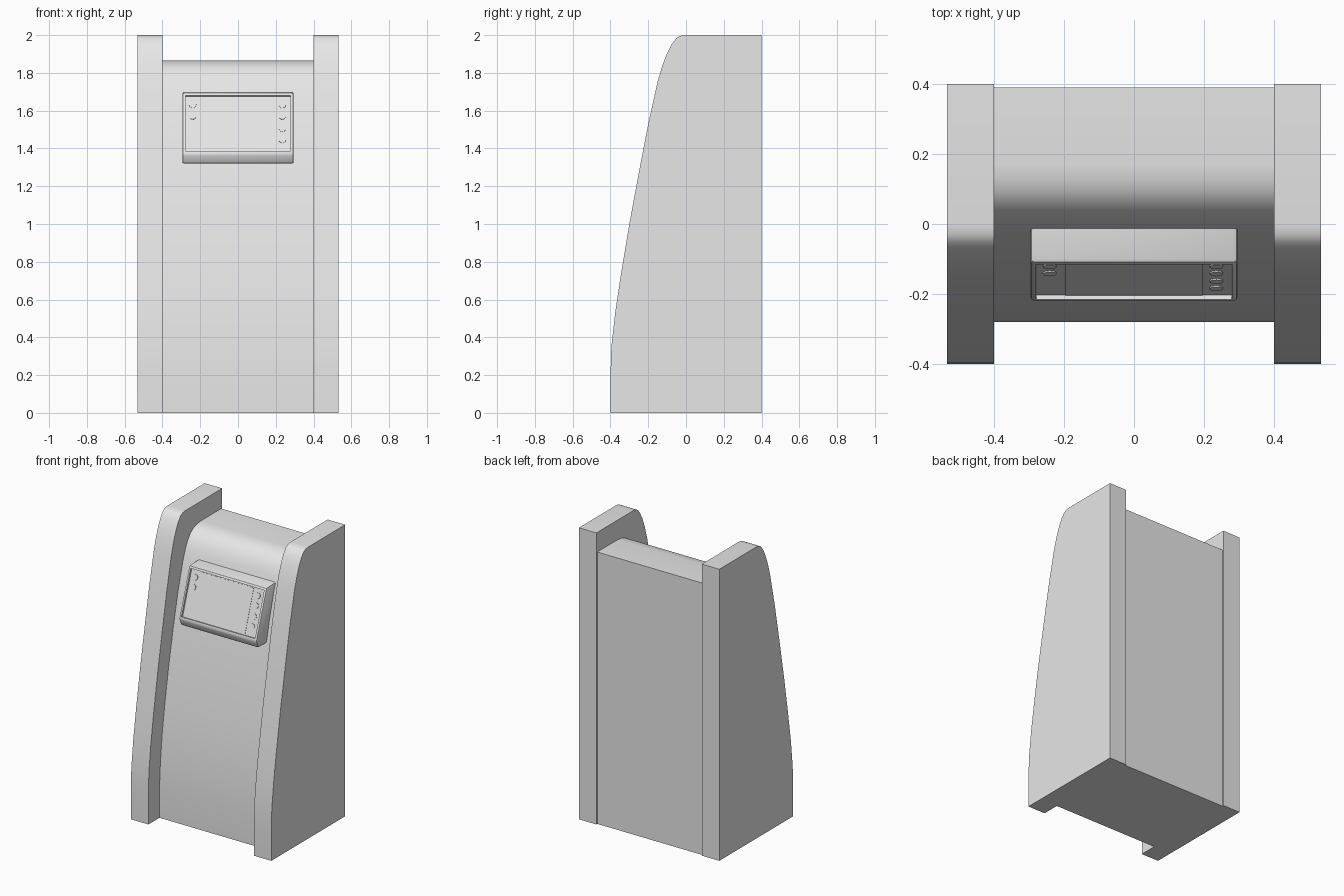
import bpy, bmesh, math
from mathutils import Vector, Matrix

cube = bpy.data.objects.get("Cube")
if cube:
    bpy.data.objects.remove(cube, do_unlink=True)

grey = bpy.data.materials.new("light grey")
grey.use_nodes = True
grey.diffuse_color = (0.8, 0.8, 0.8, 1)
grey.node_tree.nodes["Principled BSDF"].inputs["Base Color"].default_value = (0.8, 0.8, 0.8, 1)


def finish(bm, name):
    bmesh.ops.recalc_face_normals(bm, faces=bm.faces)
    mesh = bpy.data.meshes.new(name)
    bm.to_mesh(mesh)
    bm.free()
    mesh.materials.append(grey)
    obj = bpy.data.objects.new(name, mesh)
    bpy.context.collection.objects.link(obj)
    bpy.ops.object.select_all(action="DESELECT")
    obj.select_set(True)
    bpy.context.view_layer.objects.active = obj
    bpy.ops.object.shade_smooth_by_angle(angle=math.radians(30))
    return obj


def prism(profile, x0, x1):
    """Extrude a (y, z) outline from x0 to x1."""
    bm = bmesh.new()
    face = bm.faces.new([bm.verts.new((x0, y, z)) for y, z in profile])
    out = bmesh.ops.extrude_face_region(bm, geom=[face])
    moved = [v for v in out["geom"] if isinstance(v, bmesh.types.BMVert)]
    bmesh.ops.translate(bm, verts=moved, vec=(x1 - x0, 0, 0))
    bmesh.ops.recalc_face_normals(bm, faces=bm.faces)
    return bm


# Side panels with a curved front edge
side_profile = [(0.4, 0), (-0.4, 0), (-0.4, 0.2), (-0.395, 0.35), (-0.375, 0.53),
                (-0.345, 0.73), (-0.3, 1.0), (-0.25, 1.27), (-0.2, 1.53),
                (-0.15, 1.755), (-0.125, 1.84), (-0.1, 1.905), (-0.075, 1.953),
                (-0.05, 1.985), (-0.03, 1.996), (0, 2), (0.4, 2)]
for name, side in (("left_side_panel", 1), ("right_side_panel", -1)):
    finish(prism(side_profile, side * 0.4, side * 0.533), name)

# Recessed body between the panels
body_profile = [(0.39, 0), (-0.28, 0), (-0.28, 0.2), (-0.27, 0.37), (-0.25, 0.57),
                (-0.22, 0.77), (-0.18, 1.0), (-0.13, 1.25), (-0.08, 1.47),
                (-0.03, 1.65), (0, 1.735), (0.025, 1.785), (0.055, 1.823),
                (0.09, 1.848), (0.13, 1.861), (0.17, 1.865), (0.39, 1.865)]
finish(prism(body_profile, -0.4, 0.4), "body")

# Screen housing with softened edges and a recessed face
low, high = Vector((0, -0.22, 1.37)), Vector((0, -0.11, 1.695))
up = (high - low).normalized()
normal = Vector((1, 0, 0)).cross(up)
bm = prism([(0.02, 1.32), (-0.2, 1.32), low.yz, high.yz, (0.02, 1.7)], -0.295, 0.295)
edges = [e for e in bm.edges if min(v.co.y for v in e.verts) < 0]
bmesh.ops.bevel(bm, geom=edges, offset=0.01, segments=2, profile=0.5, affect="EDGES")
bm.normal_update()
front = max(bm.faces, key=lambda f: f.normal.dot(normal) * f.calc_area())
recess = 0.012
bmesh.ops.inset_region(bm, faces=[front], thickness=0.006, use_even_offset=True)
bmesh.ops.inset_region(bm, faces=[front], thickness=0.002, depth=-recess)
finish(bm, "screen_housing")

# Round buttons beside the screen
rows = (1.635, 1.575, 1.51, 1.45)
spots = [(-0.24, z) for z in rows[:2]] + [(0.235, z) for z in rows]
turn = normal.to_track_quat("Z", "Y").to_matrix().to_4x4()
for i, (x, z) in enumerate(spots):
    place = low + up * ((z - low.z) / up.z) - normal * recess
    place.x = x
    bm = bmesh.new()
    bmesh.ops.create_cone(bm, cap_ends=True, segments=20, radius1=0.019, radius2=0.019,
                          depth=0.008, matrix=Matrix.Translation(place) @ turn)
    finish(bm, f"button_{i + 1}")

# Slim display plate between the button columns
bm = bmesh.new()
centre = (low + high) / 2 - normal * recess
bmesh.ops.create_cube(bm, size=1, matrix=Matrix.Translation(centre) @ turn
                      @ Matrix.Diagonal((0.39, 0.3, 0.004, 1)))
finish(bm, "display")
